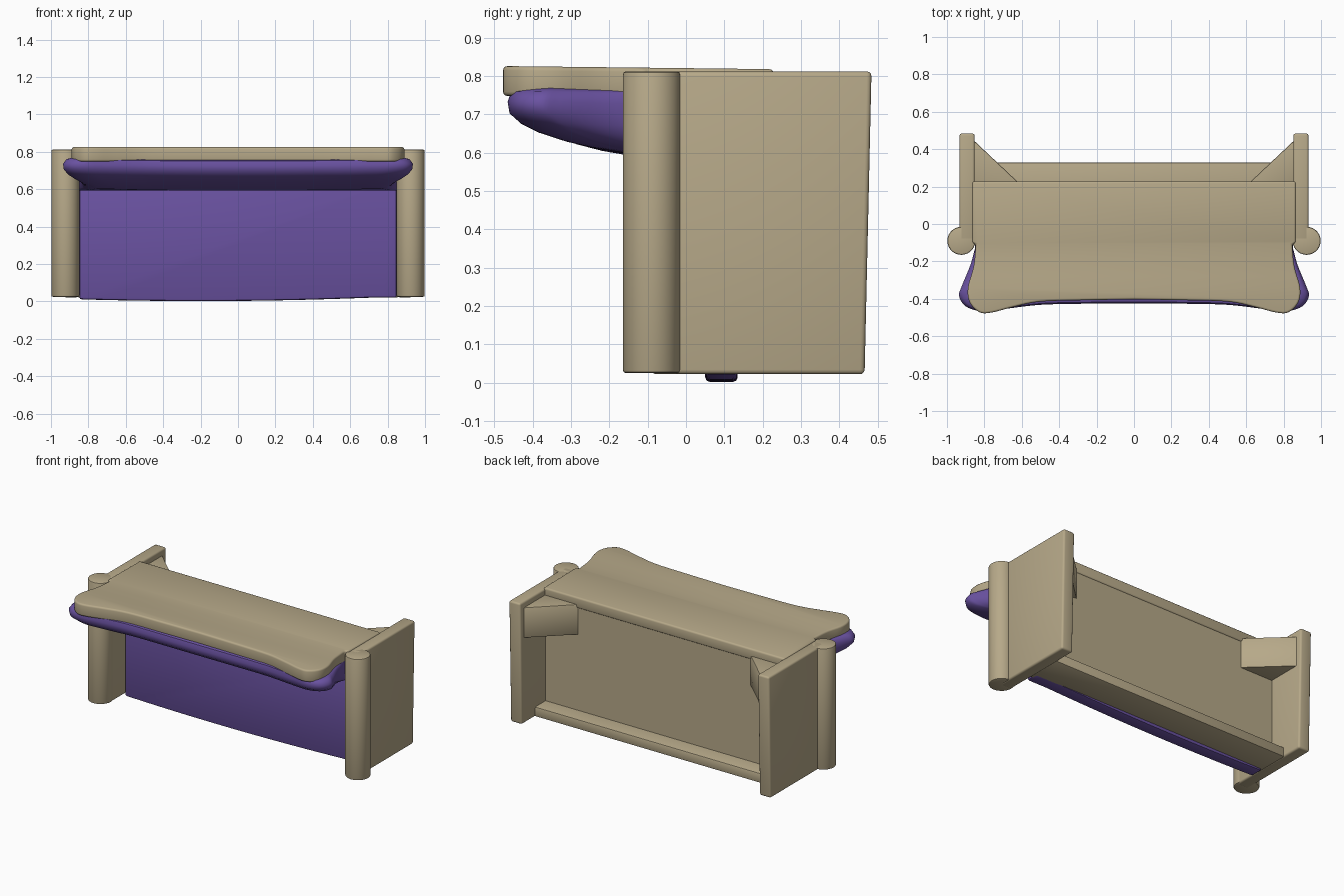
import bpy, bmesh, math
from mathutils import Vector

if "Cube" in bpy.data.objects:
    bpy.data.objects.remove(bpy.data.objects["Cube"])


def material(name, rgb):
    m = bpy.data.materials.new(name)
    m.diffuse_color = (*rgb, 1)
    m.use_nodes = True
    m.node_tree.nodes["Principled BSDF"].inputs["Base Color"].default_value = m.diffuse_color
    return m


WOOD = material("tan wood", (0.47, 0.395, 0.25))
PURPLE = material("purple fabric", (0.145, 0.085, 0.36))


def finish(bm, name, mat, bevel=0.0, segs=2, angle=35):
    bmesh.ops.recalc_face_normals(bm, faces=bm.faces)
    if bevel:
        sharp = [e for e in bm.edges if len(e.link_faces) == 2
                 and e.calc_face_angle() > math.radians(40)]
        bmesh.ops.bevel(bm, geom=sharp, offset=bevel, segments=segs,
                        profile=0.5, affect='EDGES', clamp_overlap=True)
    me = bpy.data.meshes.new(name)
    bm.to_mesh(me)
    bm.free()
    me.materials.append(mat)
    me.shade_smooth()
    me.set_sharp_from_angle(angle=math.radians(angle))
    ob = bpy.data.objects.new(name, me)
    bpy.context.collection.objects.link(ob)
    return ob


def loft(rings):
    """Closed solid through rings of equal point count."""
    bm = bmesh.new()
    vs = [[bm.verts.new(p) for p in r] for r in rings]
    n = len(rings[0])
    for a, b in zip(vs, vs[1:]):
        for i in range(n):
            j = (i + 1) % n
            bm.faces.new((a[i], a[j], b[j], b[i]))
    bm.faces.new(vs[0][::-1])
    bm.faces.new(vs[-1])
    return bm


def prism(outline, z0, z1):
    return loft([[(x, y, z) for x, y in outline] for z in (z0, z1)])


def box(x0, x1, y0, y1, z0, z1):
    return prism([(x0, y0), (x1, y0), (x1, y1), (x0, y1)], z0, z1)


def spline(pts, steps=5):
    """Smooth open curve through 2D points."""
    p = [Vector(q) for q in pts]
    p = [p[0] * 2 - p[1]] + p + [p[-1] * 2 - p[-2]]
    out = []
    for i in range(1, len(p) - 2):
        a, b, c, d = p[i - 1:i + 3]
        for k in range(steps):
            t = k / steps
            out.append(0.5 * (2 * b + (c - a) * t + (2 * a - 5 * b + 4 * c - d) * t * t
                              + (3 * b - a - 3 * c + d) * t ** 3))
    out.append(p[-2])
    return [(v.x, v.y) for v in out]


def mirrored_outline(half, back):
    """Half curve runs from the notch to the front middle; back closes it."""
    right = back + spline(half)
    left = [(-x, y) for x, y in right[:-1]][::-1]
    return right + left


# Countertop with flared front corners
top_outline = mirrored_outline(
    [(0.845, -0.11), (0.858, -0.23), (0.888, -0.34), (0.878, -0.42), (0.825, -0.472),
     (0.76, -0.473), (0.65, -0.445), (0.5, -0.415), (0.25, -0.407), (0, -0.403)],
    [(0.865, 0.228), (0.865, -0.10)])
bm = prism(top_outline, 0.748, 0.818)
for v in bm.verts:
    if v.co.z > 0.8:
        v.co.z += 0.008 * (0.228 - v.co.y) / 0.7
finish(bm, "countertop", WOOD, 0.014, 3)

# Padded lip under the countertop
lip_outline = mirrored_outline(
    [(0.85, -0.13), (0.875, -0.22), (0.92, -0.33), (0.935, -0.385), (0.90, -0.44),
     (0.82, -0.465), (0.70, -0.455), (0.5, -0.432), (0.25, -0.426), (0, -0.425)],
    [(0.855, 0.07), (0.852, -0.05)])
rings = []
for z, sx, shift in [(0.758, 0.95, 0.03), (0.75, 0.98, 0.008), (0.725, 1.0, 0.0),
                     (0.695, 0.995, 0.005), (0.668, 0.97, 0.035), (0.645, 0.93, 0.08),
                     (0.622, 0.88, 0.15), (0.605, 0.84, 0.22), (0.592, 0.82, 0.30)]:
    ring = []
    for x, y in lip_outline:
        f = min(1, max(0, (-y - 0.08) / 0.3))
        sag = 0.012 * x * x * f
        ring.append((x * (1 - (1 - sx) * f), 0.07 + (y - 0.07) * (1 - shift / 0.53), z + sag))
    rings.append(ring)
finish(loft(rings), "padded_lip", PURPLE, angle=50)

# Padded front panel, its lower edge sagging slightly
bm = bmesh.new()
N = 24
xs = [-0.848 + 1.696 * i / N for i in range(N + 1)]
low = [(x, 0.002 + 0.018 * min(1, abs(x + 0.2) / 0.9) ** 2) for x in xs]
prof = low + [(0.848, 0.66), (-0.848, 0.66)]
bm.free()
bm = loft([[(x, y, z) for x, z in prof] for y in (0.05, 0.135)])
finish(bm, "front_panel", PURPLE, 0.012, 2)

# Back board and floor ledge
finish(box(-0.86, 0.86, 0.10, 0.222, 0.025, 0.77), "back_board", WOOD)
finish(box(-0.86, 0.86, 0.09, 0.328, 0.022, 0.085), "floor_ledge", WOOD, 0.008)

for s, side in ((1, "right"), (-1, "left")):
    # End panel, leaning out slightly at the top of its back edge
    bm = box(min(s * 0.852, s * 0.933), max(s * 0.852, s * 0.933), -0.09, 0.484, 0.022, 0.812)
    for v in bm.verts:
        if v.co.y > 0.3 and v.co.z < 0.4:
            v.co.y -= 0.018
    finish(bm, side + "_end_panel", WOOD, 0.012, 3)

    # Round front column
    ring = [(s * 0.923 + 0.075 * math.cos(a), -0.09 + 0.075 * math.sin(a))
            for a in (2 * math.pi * i / 28 for i in range(28))]
    finish(prism(ring, 0.025, 0.812), side + "_column", WOOD, 0.008)

    # Triangular corner brace behind the back board
    tri = [(s * 0.865, 0.20), (s * 0.595, 0.20), (s * 0.865, 0.455)]
    finish(prism(tri, 0.575, 0.772), side + "_corner_brace", WOOD, 0.006)
